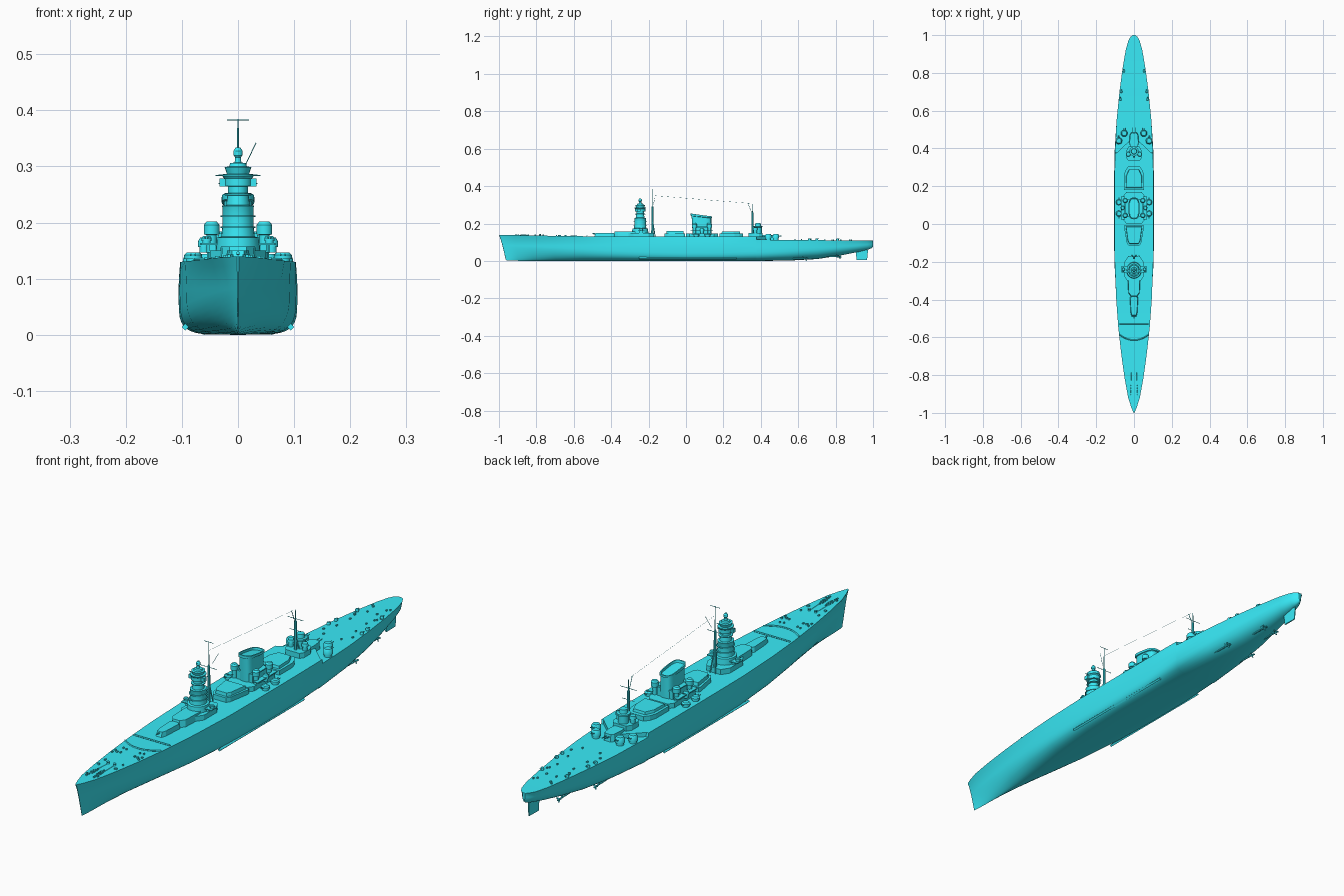
import bpy, bmesh, math, random
from mathutils import Vector

random.seed(4)
paint = bpy.data.materials.new("paint")
paint.diffuse_color = (0.04, 0.83, 0.94, 1)

def loft(name, rings, smooth=True):
    """Skin closed rings of points, with both ends capped."""
    bm = bmesh.new()
    vs = [[bm.verts.new(p) for p in r] for r in rings]
    n = len(vs[0])
    for a, b in zip(vs, vs[1:]):
        for i in range(n):
            bm.faces.new((a[i], a[(i + 1) % n], b[(i + 1) % n], b[i]))
    bm.faces.new(vs[0])
    bm.faces.new(vs[-1])
    bmesh.ops.recalc_face_normals(bm, faces=bm.faces)
    me = bpy.data.meshes.new(name)
    bm.to_mesh(me)
    bm.free()
    me.materials.append(paint)
    ob = bpy.data.objects.new(name, me)
    bpy.context.collection.objects.link(ob)
    if smooth:
        bpy.ops.object.select_all(action='DESELECT')
        ob.select_set(True)
        bpy.context.view_layer.objects.active = ob
        bpy.ops.object.shade_smooth_by_angle(angle=math.radians(35))

def prism(name, half, z0, z1, top=1.0):
    """Extrude a half outline (x, y), mirrored about x = 0; the top may shrink."""
    pts = half + [(-x, y) for x, y in reversed(half)]
    cy = sum(p[1] for p in pts) / len(pts)
    loft(name, [[(x, y, z0) for x, y in pts],
                [(x * top, cy + (y - cy) * top, z1) for x, y in pts]], False)

def box(name, x, y, z0, z1, wx, wy):
    c = [(-1, -1), (1, -1), (1, 1), (-1, 1)]
    loft(name, [[(x + a * wx / 2, y + b * wy / 2, z) for a, b in c] for z in (z0, z1)], False)

def lathe(name, x, y, profile, seg=20, sy=1.0):
    angles = [2 * math.pi * i / seg for i in range(seg)]
    loft(name, [[(x + r * math.cos(a), y + sy * r * math.sin(a), z) for a in angles] for r, z in profile])

def rod(name, p, q, r, seg=6):
    p, q = Vector(p), Vector(q)
    rot = (q - p).to_track_quat('Z', 'Y')
    angles = [2 * math.pi * i / seg for i in range(seg)]
    loft(name, [[c + rot @ Vector((r * math.cos(a), r * math.sin(a), 0)) for a in angles] for c in (p, q)])

def mount(name, x, y, z, r, h, ahead):
    """Pedestal, domed gunhouse and a pair of barrels."""
    lathe(name, x, y, [(r * .8, z), (r * .8, z + h * .35), (r, z + h * .35), (r, z + h * .75), (r * .7, z + h)], 16)
    for dx in (-.25, .25):
        rod(name + "_barrel", (x + dx * r, y, z + h * .65), (x + dx * r, y + ahead * r * 1.6, z + h * .8), .0014)

# Hull stations: y, deck z, keel z, deck half width, side half width, fullness
S = [(-1, .140, .004, .002, .001, 1.2), (-.97, .139, .002, .015, .008, 1.2), (-.92, .138, .001, .031, .018, 1.3),
     (-.82, .136, 0, .049, .035, 1.5), (-.7, .134, 0, .066, .055, 1.9), (-.55, .132, 0, .083, .076, 2.5),
     (-.4, .131, 0, .094, .092, 3.3), (-.2, .130, 0, .102, .104, 4.2), (0, .130, 0, .103, .106, 4.8),
     (.2, .130, 0, .103, .106, 4.6), (.375, .130, 0, .101, .103, 3.6), (.378, .114, 0, .101, .103, 3.6),
     (.55, .112, .002, .092, .092, 2.8), (.7, .111, .010, .077, .075, 2.3), (.82, .110, .028, .061, .057, 2.1),
     (.92, .109, .048, .044, .039, 2), (.97, .109, .060, .030, .025, 2), (.99, .109, .067, .019, .014, 2),
     (1, .108, .075, .007, .005, 2)]

def station(y):
    a, b = next((a, b) for a, b in zip(S, S[1:]) if a[0] <= y <= b[0])
    return [u + (v - u) * (y - a[0]) / (b[0] - a[0]) for u, v in zip(a, b)]

rings = []
for y, zd, zk, wd, wm, n in S:
    zm = zk + (zd - zk) * .62
    half = []
    for i in range(11):
        a = math.pi / 2 * i / 10
        half.append((wm * math.sin(a) ** (2 / n), zm - (zm - zk) * max(math.cos(a), 0) ** (2 / n)))
    half += [(wm + (wd - wm) * t ** 1.5, zm + (zd - zm) * t) for t in (.35, .7, 1)]
    rake = .038 * max(0, (-.8 - y) / .2)
    sec = [(-x, z) for x, z in reversed(half[1:])] + half
    rings.append([(x, y + rake * (1 - min(z, .14) / .14) ** .8, z) for x, z in sec])
loft("hull", rings)
prism("raised_deck_end", [(.099, .37), (.03, .435)], .112, .130)

# Underwater gear: bilge keels, shafts, propellers, rudder
for s in (-1, 1):
    rod("bilge_keel", (s * .094, -.25, .014), (s * .094, .27, .014), .006, 4)
    for x, y0, y1, z in ((.06, .42, .64, .012), (.028, .6, .82, .022)):
        rod("propeller_shaft", (s * x, y0, z + .006), (s * x, y1 + .012, z), .003, 8)
        for dx in (-.012, .012):
            rod("shaft_strut", (s * x, y1 - .015, z), (s * x + dx, y1 - .015, z + .035), .002, 4)
        for a in (.5, 2.6, 4.7):
            tip = (s * x + .011 * math.cos(a), y1 + .004, z + .011 * math.sin(a))
            rod("propeller_blade", (s * x, y1, z), tip, .003, 4)
loft("rudder", [[(-.003, y0, z), (.003, y0, z), (.002, y1, z), (-.002, y1, z)]
                for z, y0, y1 in ((.006, .912, .968), (.044, .908, .972), (.058, .908, .972))], False)

# Breakwaters on the foredeck
for y, bow in ((-.53, 0), (-.585, -.03)):
    for i in range(-6, 6):
        pa, pb = [(t * .078, y + bow * (1 - t * t), .134) for t in (i / 6, (i + 1) / 6)]
        rod("breakwater", pa, pb, .003, 4)

# Forward deckhouses
prism("forward_gunhouse", [(.012, -.49), (.018, -.47), (.022, -.39), (.016, -.378)], .130, .150, .88)
rod("forward_gun", (0, -.47, .144), (0, -.50, .146), .003, 8)
prism("bridge_front_house", [(.016, -.385), (.03, -.365), (.033, -.29), (.033, -.27)], .129, .157, .93)
prism("bridge_base", [(.03, -.31), (.05, -.28), (.05, -.2), (.03, -.17)], .129, .150)
box("bridge_wing_deck", 0, -.24, .160, .164, .13, .035)
for s in (-1, 1):
    box("wing_support", s * .045, -.24, .149, .161, .012, .022)
    mount("wing_gun", s * .056, -.24, .163, .009, .013, -1)

# Bridge tower
lathe("bridge_tower", 0, -.245, [
    (.040, .148), (.038, .173), (.030, .175), (.028, .193), (.028, .228), (.029, .230), (.021, .231),
    (.019, .248), (.025, .249), (.025, .252), (.018, .253), (.018, .264), (.025, .265), (.025, .279),
    (.028, .283), (.028, .286), (.020, .287), (.024, .299), (.016, .300), (.014, .306), (.006, .307),
    (.005, .316), (.008, .320), (.008, .328), (.004, .334)], 24, 1.1)
for z in (.19, .21):
    lathe("tower_gallery", 0, -.245, [(.031, z), (.031, z + .003)], 24, 1.15)
box("rangefinder", 0, -.25, .264, .279, .066, .016)
rod("rangefinder_arm", (-.04, -.245, .284), (.04, -.245, .284), .0014)

# Masts, yards and aerial wires
for y, za, zb, yards in ((-.18, .29, .385, ((.383, .02), (.285, .035))),
                         (.355, .26, .305, ((.27, .035), (.225, .025)))):
    lathe("mast_pole", 0, y, [(.006, .128), (.005, za), (.002, za), (.0012, zb)], 8)
    for z, w in yards:
        rod("mast_yard", (-w, y, z), (w, y, z), .001)
    for s in (-1, 1):
        rod("mast_leg", (s * .012, y + .015, .128), (0, y, za - .06), .0025)
rod("signal_gaff", (.012, -.175, .300), (.032, -.165, .342), .0008)
rod("mast_gaff", (0, .355, .25), (0, .33, .31), .0012)
rod("aerial_wire", (0, -.18, .35), (0, .34, .308), .0004, 4)

# Midship deckhouses, stepped and tapering away from the funnel
prism("midship_house_front", [(.028, -.115), (.038, -.1), (.053, -.015), (.05, -.005)], .129, .148)
prism("midship_house_front_roof", [(.024, -.105), (.033, -.09), (.044, -.012)], .147, .161, .95)
prism("funnel_base", [(.04, .0), (.055, .02), (.055, .15), (.04, .17)], .129, .148)
prism("midship_house_aft", [(.053, .18), (.053, .26), (.045, .285), (.03, .305)], .129, .148)
prism("midship_house_aft_roof", [(.044, .19), (.042, .255), (.026, .29)], .147, .158, .95)

# Funnel: rounded-oblong rings with a sloped, hollow cap
def oval(y0, y1, w, z0, z1):
    out = []
    for i in range(32):
        u, v = [math.copysign(abs(f(i * math.pi / 16)) ** .6, f(i * math.pi / 16)) for f in (math.sin, math.cos)]
        out.append((w * v, (y0 + y1) / 2 + (y1 - y0) / 2 * u, z0 + (z1 - z0) * (u + 1) / 2))
    return out

loft("funnel", [oval(.035, .135, .028, .146, .146), oval(.03, .135, .026, .24, .228),
                oval(.025, .14, .029, .242, .23), oval(.025, .14, .029, .253, .238),
                oval(.03, .135, .025, .253, .238), oval(.032, .133, .024, .244, .23)])
box("funnel_platform", 0, .085, .180, .184, .09, .075)
box("funnel_casing", 0, .085, .147, .181, .07, .09)

# Directors and mounts around the funnel
for s in (-1, 1):
    for y in (.045, .125):
        lathe("director_tower", s * .047, y, [(.009, .146), (.009, .178), (.014, .179), (.014, .196), (.009, .202)], 16)
    for y, ahead in ((.055, -1), (.115, 1)):
        mount("midship_gun", s * .08, y, .129, .016, .018, ahead)
    mount("midship_upper_gun", s * .06, .085, .147, .011, .026, 1)
    box("midship_bridge", s * .058, .085, .160, .164, .02, .12)

# Aft control tower and aft gun group
prism("aft_house", [(.03, .335), (.04, .35), (.04, .39), (.028, .41)], .112, .150)
lathe("aft_tower", 0, .385, [(.02, .148), (.02, .18), (.025, .181), (.025, .187), (.016, .188), (.014, .203)], 16)
prism("aft_gunhouse", [(.022, .405), (.026, .43), (.022, .475), (.014, .485)], .112, .140, .9)
for s in (-1, 1):
    lathe("aft_director", s * .03, .37, [(.009, .148), (.009, .165), (.013, .166), (.011, .178)], 12)
    for x, y in ((.08, .44), (.052, .48)):
        mount("aft_gun", s * x, y, .111, .018, .033, 1)
    rod("aft_gunhouse_barrel", (s * .006, .47, .13), (s * .006, .51, .133), .002)

# Small fittings: light guns, capstans, chains, bollards and vents
for s in (-1, 1):
    for y in (.66, .70, .81):
        mount("stern_light_gun", s * (station(y)[3] - .009), y, .109, .007, .012, 1)
    lathe("capstan", s * .014, -.78, [(.006, .133), (.004, .14), (.006, .143)], 12)
    rod("anchor_chain", (s * .014, -.78, .135), (s * .018, -.91, .138), .001, 4)
for i in range(30):
    y = random.uniform(-.93, -.62) if i < 20 else random.uniform(.55, .93)
    st = station(y)
    for s in (-1, 1):
        box("deck_fitting", s * (st[3] - .008) * (.3 + .7 * (i * .37 % 1)), y, st[1] - .002, st[1] + .005, .005, .007)
